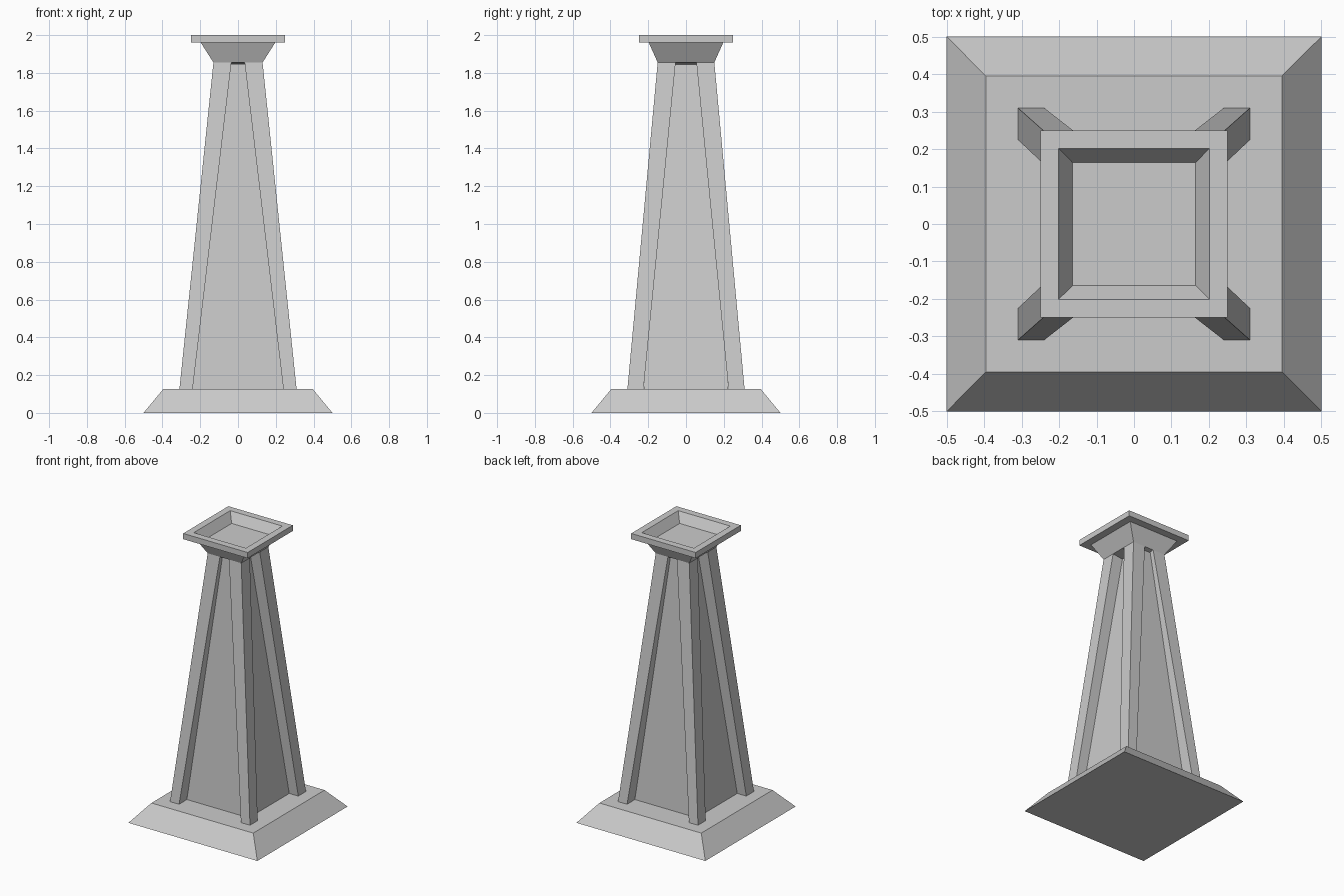
import bpy, bmesh

if "Cube" in bpy.data.objects:
    bpy.data.objects.remove(bpy.data.objects["Cube"])


def skin(name, rings):
    """Skin a stack of rectangles (x0, x1, y0, y1, z), capping both ends."""
    bm = bmesh.new()
    loops = [[bm.verts.new(p) for p in
              ((x0, y0, z), (x1, y0, z), (x1, y1, z), (x0, y1, z))]
             for x0, x1, y0, y1, z in rings]
    for a, b in zip(loops, loops[1:]):
        for i in range(4):
            j = (i + 1) % 4
            bm.faces.new((a[i], a[j], b[j], b[i]))
    bm.faces.new(loops[0][::-1])
    bm.faces.new(loops[-1])
    bmesh.ops.recalc_face_normals(bm, faces=bm.faces)
    mesh = bpy.data.meshes.new(name)
    bm.to_mesh(mesh)
    bm.free()
    obj = bpy.data.objects.new(name, mesh)
    bpy.context.collection.objects.link(obj)
    return obj


def centred(name, profile):
    """Stack of centred rectangles given as (half x, half y, z)."""
    return skin(name, [(-x, x, -y, y, z) for x, y, z in profile])


# Bevelled plinth
centred("base", [(0.5, 0.5, 0), (0.395, 0.395, 0.127)])

# Recessed tapering core between the legs
centred("core", [(0.24, 0.223, 0.127), (0.05, 0.12, 1.848)])

# Four leaning corner legs, mirrored from one
leg = skin("corner_legs", [(0.24, 0.31, 0.225, 0.31, 0.127),
                           (0.035, 0.13, 0.055, 0.15, 1.855)])
mirror = leg.modifiers.new("mirror", 'MIRROR')
mirror.use_axis = (True, True, False)

# Flared head with square rim and sunken tray
centred("head", [(0.03, 0.05, 1.843), (0.13, 0.15, 1.855), (0.197, 0.197, 1.96),
                 (0.25, 0.25, 1.96), (0.25, 0.25, 2.0),
                 (0.202, 0.202, 2.0), (0.164, 0.164, 1.935)])
